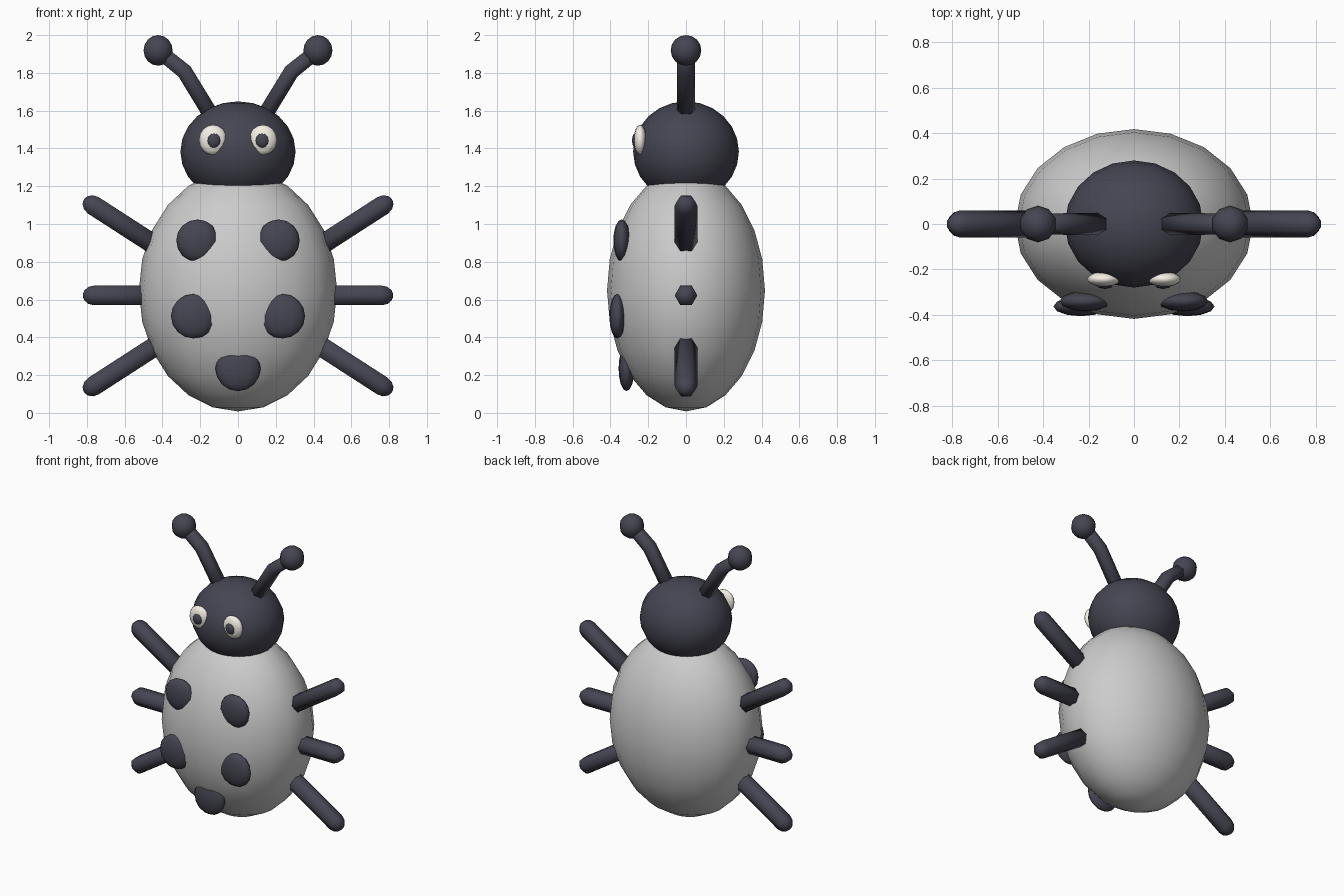
import bpy, bmesh, math
from mathutils import Vector, Matrix

if "Cube" in bpy.data.objects:
    bpy.data.objects.remove(bpy.data.objects["Cube"])


def material(name, rgb):
    m = bpy.data.materials.new(name)
    m.diffuse_color = (*rgb, 1)
    m.use_nodes = True
    m.node_tree.nodes["Principled BSDF"].inputs["Base Color"].default_value = m.diffuse_color
    return m


DARK = material("dark", (0.06, 0.06, 0.085))
CREAM = material("cream", (0.9, 0.86, 0.77))


def finish(bm, name, mat):
    bmesh.ops.recalc_face_normals(bm, faces=bm.faces)
    for f in bm.faces:
        f.smooth = True
    me = bpy.data.meshes.new(name)
    bm.to_mesh(me)
    bm.free()
    if mat:
        me.materials.append(mat)
    ob = bpy.data.objects.new(name, me)
    bpy.context.collection.objects.link(ob)
    return ob


def ellipsoid(name, centre, radii, mat=None, segs=12, rings=8):
    bm = bmesh.new()
    bmesh.ops.create_uvsphere(
        bm, u_segments=segs, v_segments=rings, radius=1,
        matrix=Matrix.Translation(centre) @ Matrix.Diagonal((*radii, 1)))
    return finish(bm, name, mat)


def tube(name, path, mat, sides=6):
    """Skin a path of (x, z, radius) lying in the y = 0 plane."""
    bm = bmesh.new()
    pts = [Vector((x, 0, z)) for x, z, r in path]
    loops = []
    for i, p in enumerate(pts):
        before = (p - pts[i - 1]).normalized() if i else Vector()
        after = (pts[i + 1] - p).normalized() if i < len(pts) - 1 else Vector()
        t = (before + after).normalized()
        side, up = Vector((0, 1, 0)), Vector((-t.z, 0, t.x))
        r = path[i][2]
        loops.append([bm.verts.new(p + r * (math.cos(a) * side + math.sin(a) * up))
                      for a in (2 * math.pi * k / sides for k in range(sides))])
    for a, b in zip(loops, loops[1:]):
        for k in range(sides):
            n = (k + 1) % sides
            bm.faces.new((a[k], a[n], b[n], b[k]))
    bm.faces.new(loops[0])
    bm.faces.new(loops[-1])
    return finish(bm, name, mat)


def leg(name, start, end, r=0.06):
    """Straight leg with a rounded tip."""
    a, b = Vector(start), Vector(end)
    d = (b - a).normalized()
    path = [(*a, r)]
    for ang in (0, 30, 60, 82):
        q = b + d * r * math.sin(math.radians(ang))
        path.append((*q, r * math.cos(math.radians(ang))))
    return tube(name, path, DARK)


# Body and head
ellipsoid("body", (0, 0, 0.648), (0.525, 0.418, 0.64), None, 20, 12)
ellipsoid("head", (0, 0, 1.383), (0.305, 0.28, 0.266), DARK, 20, 12)

# Lowest spot
ellipsoid("lower_spot", (0, -0.315, 0.235), (0.12, 0.042, 0.12), DARK)

for s, side in ((-1, "left"), (1, "right")):
    # Spots
    ellipsoid(f"upper_spot_{side}", (s * 0.215, -0.34, 0.912), (0.112, 0.045, 0.112), DARK)
    ellipsoid(f"middle_spot_{side}", (s * 0.235, -0.363, 0.512), (0.12, 0.043, 0.118), DARK)
    # Eyes
    ellipsoid(f"eye_{side}", (s * 0.132, -0.243, 1.445), (0.075, 0.034, 0.08), CREAM)
    ellipsoid(f"pupil_{side}", (s * 0.128, -0.268, 1.442), (0.038, 0.018, 0.039), DARK, 8, 6)
    # Antennae
    tube(f"antenna_{side}", [(s * 0.12, 1.54, 0.048), (s * 0.283, 1.807, 0.048),
                             (s * 0.42, 1.917, 0.045)], DARK)
    ellipsoid(f"antenna_tip_{side}", (s * 0.423, 0, 1.919), (0.081,) * 3, DARK, 10, 8)
    # Legs
    leg(f"upper_leg_{side}", (s * 0.35, 0.83), (s * 0.765, 1.098))
    leg(f"middle_leg_{side}", (s * 0.40, 0.622), (s * 0.762, 0.622))
    leg(f"lower_leg_{side}", (s * 0.35, 0.41), (s * 0.765, 0.142))
